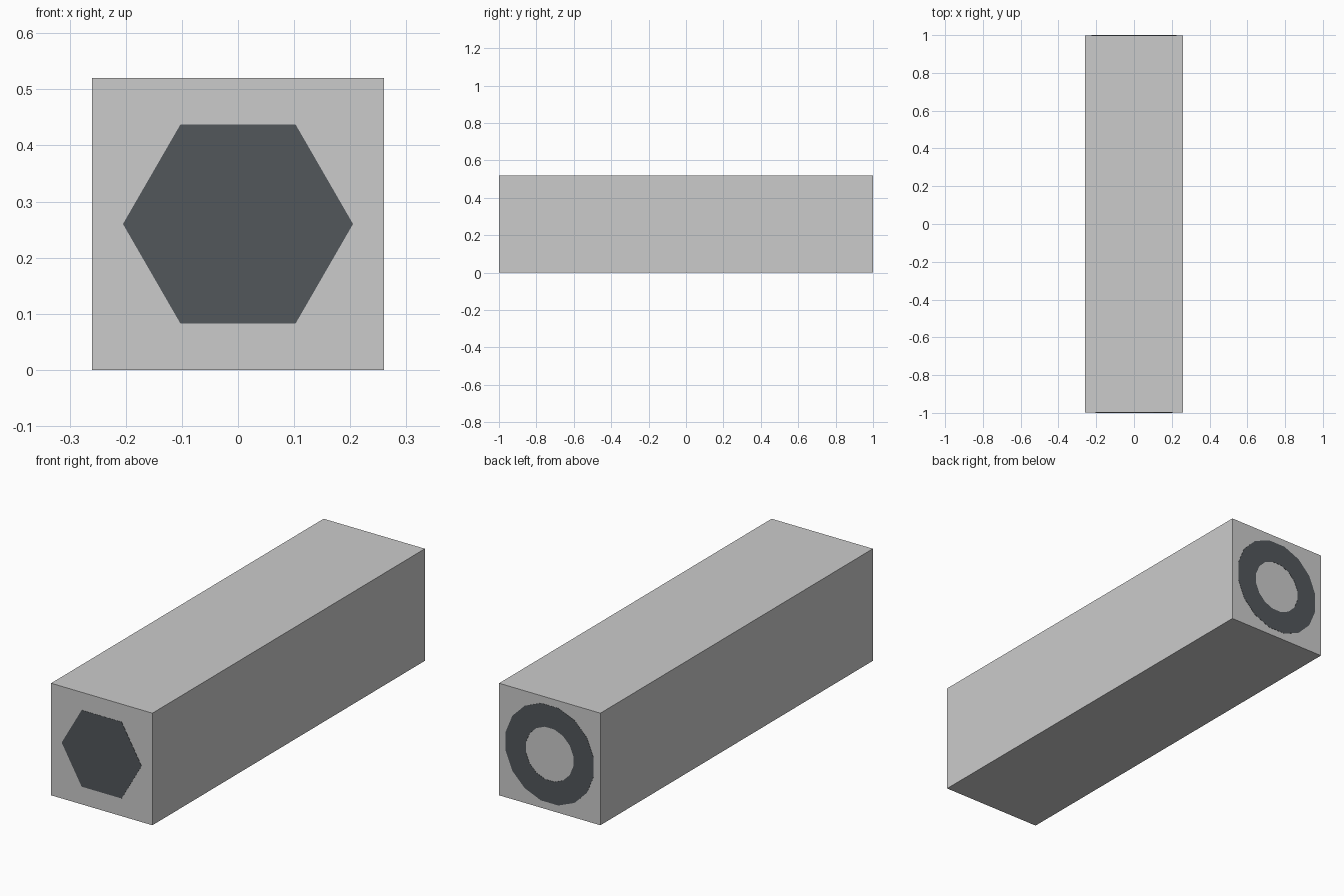
import bpy, bmesh, math

if "Cube" in bpy.data.objects:
    bpy.data.objects.remove(bpy.data.objects["Cube"])

W, L, ZC, EPS = 0.52, 2.0, 0.26, 0.001

dark = bpy.data.materials.new("dark_inlay")
dark.diffuse_color = (0.085, 0.095, 0.105, 1)
dark.use_nodes = True
dark.node_tree.nodes["Principled BSDF"].inputs["Base Color"].default_value = dark.diffuse_color


def make(name, build, mat=None):
    bm = bmesh.new()
    build(bm)
    bmesh.ops.recalc_face_normals(bm, faces=bm.faces)
    mesh = bpy.data.meshes.new(name)
    bm.to_mesh(mesh)
    bm.free()
    obj = bpy.data.objects.new(name, mesh)
    bpy.context.collection.objects.link(obj)
    if mat:
        mesh.materials.append(mat)
    return obj


def loop(bm, radius, sides, y, phase=0.0):
    return [bm.verts.new((radius * math.cos(phase + math.tau * i / sides), y,
                          ZC + radius * math.sin(phase + math.tau * i / sides)))
            for i in range(sides)]


def bridge(bm, a, b):
    n = len(a)
    for i in range(n):
        j = (i + 1) % n
        bm.faces.new((a[i], a[j], b[j], b[i]))


# Square bar
def bar(bm):
    bmesh.ops.create_cube(bm, size=1)
    for v in bm.verts:
        v.co = (v.co.x * W, v.co.y * (L - 2 * EPS), v.co.z * W + ZC)


# Hexagonal plug set flush into the front end
def hexagon(bm):
    a = loop(bm, 0.205, 6, -L / 2)
    b = loop(bm, 0.205, 6, -L / 2 + 0.1)
    bridge(bm, a, b)
    bm.faces.new(a)
    bm.faces.new(b)


# Ring set flush into the back end
def ring(bm):
    n, p = 16, math.pi / 16
    loops = [loop(bm, r, n, y, p) for r, y in
             ((0.23, L / 2), (0.124, L / 2), (0.124, L / 2 - 0.1), (0.23, L / 2 - 0.1))]
    for i in range(4):
        bridge(bm, loops[i], loops[(i + 1) % 4])


make("square_bar", bar)
make("front_hexagon", hexagon, dark)
make("back_ring", ring, dark)
